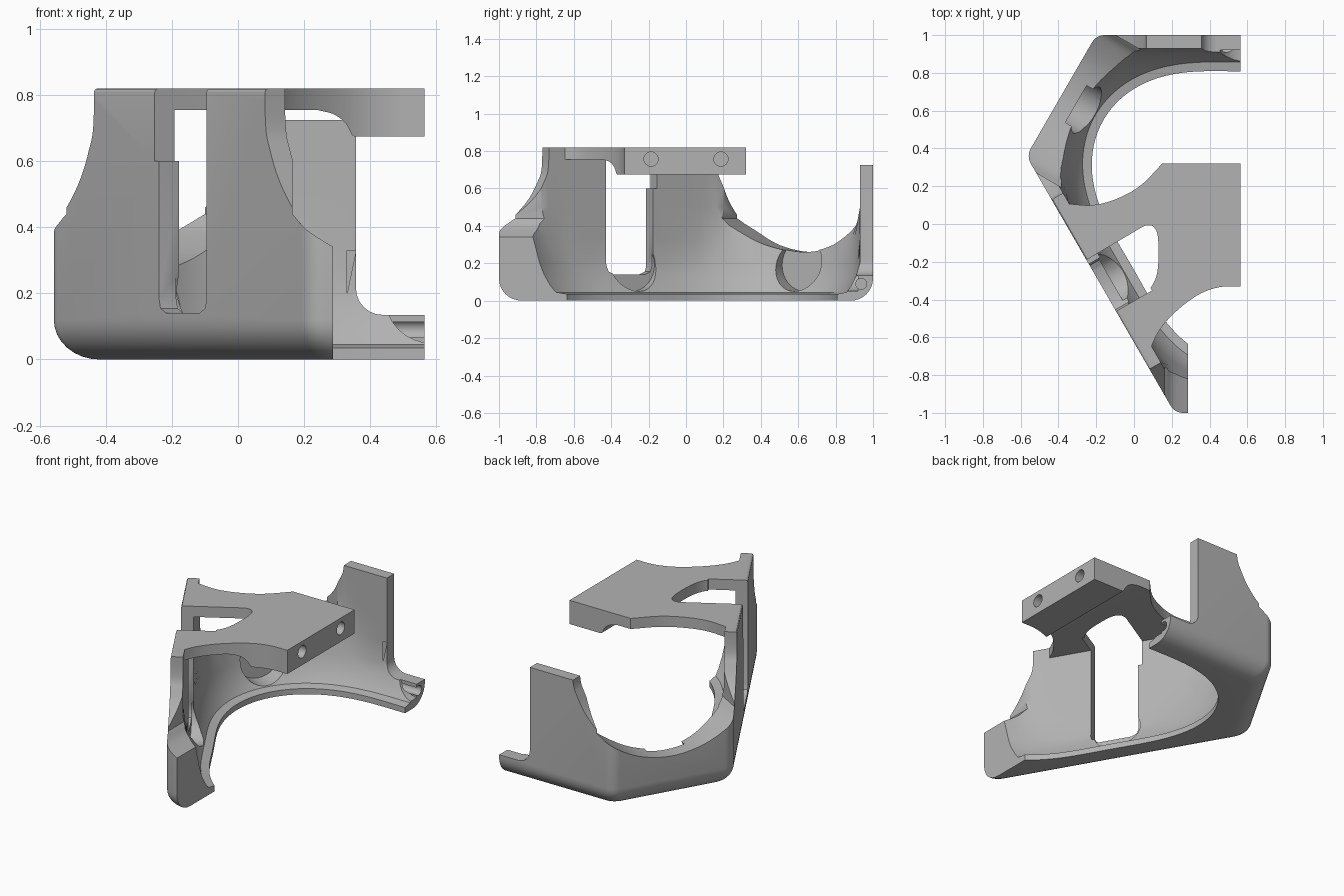
import bpy, bmesh
from math import sin, cos, pi, radians, tan
from mathutils import Matrix, Vector

if "Cube" in bpy.data.objects:
    bpy.data.objects.remove(bpy.data.objects["Cube"], do_unlink=True)

CX, CY = 0.585, 0.12        # centre of the three-fold layout
WALL, CORNER, TOP = 0.88, 1.12, 0.82
END = 0.565

grey = bpy.data.materials.new("plain grey")
grey.use_nodes = True
grey.diffuse_color = (0.45, 0.45, 0.45, 1)
grey.node_tree.nodes["Principled BSDF"].inputs["Base Color"].default_value = (0.45, 0.45, 0.45, 1)


def loft(name, rings):
    """Closed solid through rings of equal point count."""
    bm = bmesh.new()
    loops = [[bm.verts.new(p) for p in ring] for ring in rings]
    n = len(loops[0])
    for a, b in zip(loops, loops[1:]):
        for i in range(n):
            j = (i + 1) % n
            bm.faces.new((a[i], a[j], b[j], b[i]))
    bm.faces.new(loops[0][::-1])
    bm.faces.new(loops[-1])
    bmesh.ops.recalc_face_normals(bm, faces=bm.faces)
    me = bpy.data.meshes.new(name)
    bm.to_mesh(me)
    bm.free()
    me.materials.append(grey)
    ob = bpy.data.objects.new(name, me)
    bpy.context.collection.objects.link(ob)
    return ob


def radial(deg):
    """Frame with x pointing outward from the centre, y along the wall."""
    return Matrix.Translation((CX, CY, 0)) @ Matrix.Rotation(radians(deg), 4, 'Z')


ALONG_Y = Matrix.Rotation(-pi / 2, 4, 'Z')                        # profile in x, z
FLAT = Matrix(((0, 1, 0, 0), (0, 0, 1, 0), (1, 0, 0, 0), (0, 0, 0, 1)))  # profile in x, y


def prism(name, pts, lo, hi, frame):
    return loft(name, [[frame @ Vector((w, u, v)) for u, v in pts] for w in (lo, hi)])


def boolean(ob, other, mode='DIFFERENCE'):
    mod = ob.modifiers.new("cut", 'BOOLEAN')
    mod.operation, mod.object, mod.solver = mode, other, 'EXACT'
    bpy.context.view_layer.objects.active = ob
    bpy.ops.object.modifier_apply(modifier=mod.name)
    bpy.data.objects.remove(other, do_unlink=True)


def disc(u, v, r, n=32):
    return [(u + r * cos(2 * pi * i / n), v + r * sin(2 * pi * i / n)) for i in range(n)]


def box(u0, u1, v0, v1):
    return [(u0, v0), (u1, v0), (u1, v1), (u0, v1)]


def smooth(pts, steps=6):
    """Open spline through the points."""
    p = [Vector(q) for q in pts]
    p = [2 * p[0] - p[1]] + p + [2 * p[-1] - p[-2]]
    out = []
    for a, b, c, d in zip(p, p[1:], p[2:], p[3:]):
        for i in range(steps):
            t = i / steps
            out.append(tuple(0.5 * (2 * b + (c - a) * t + (2 * a - 5 * b + 4 * c - d) * t * t
                                    + (3 * b - a - 3 * c + d) * t ** 3)))
    return out + [tuple(p[-2])]


def outer_ring(inset, z, r=0.08):
    """Triangle with cut corners and rounded edges."""
    w, c = WALL - inset, CORNER - inset
    pts = []
    for k in range(6):
        a, b = (w, c) if k % 2 == 0 else (c, w)
        th = radians(90 + 60 * k)
        a, b = a - r, b - r
        t = (b - a * 0.5) / sin(pi / 3)
        px = CX + a * cos(th) - t * sin(th)
        py = CY + a * sin(th) + t * cos(th)
        for i in range(9):
            f = th + pi / 3 * i / 8
            pts.append((px + r * cos(f), py + r * sin(f), z))
    return pts


def inner_ring(grow, z, n=144):
    """Bulged triangular opening that widens until it meets the walls."""
    pts = []
    for i in range(n):
        th = 2 * pi * i / n
        r = 0.775 - 0.087 * cos(3 * (th - pi / 2)) + grow
        for k in range(6):
            c = cos(th - radians(90 + 60 * k))
            if c > 0.1:
                r = min(r, (WALL - 0.07 if k % 2 == 0 else CORNER - 0.09) / c)
        pts.append((CX + r * cos(th), CY + r * sin(th), z))
    return pts


# Shell with a rounded bottom edge and a flared inside
R = 0.12
rings = [outer_ring(R * (1 - sin(a)), R * (1 - cos(a))) for a in [pi / 2 * i / 8 for i in range(9)]]
E = 0.012
rings += [outer_ring(E * (1 - cos(a)), TOP - E * (1 - sin(a))) for a in (0, pi / 6, pi / 3, pi / 2)]
shell = loft("housing", rings)
levels = [(0, -0.05), (0, 0.035), (0.05, 0.045), (0.075, 0.08), (0.105, 0.14), (0.125, 0.2),
          (0.155, 0.33), (0.22, 0.5), (0.26, 0.95)]
boolean(shell, loft("inside", [inner_ring(g, z) for g, z in levels]))

# Bell-shaped wall edges
edge = smooth([(0.52, 0.95), (0.52, 0.72), (0.55, 0.63), (0.605, 0.54), (0.69, 0.455), (0.785, 0.4)])
for deg in (90, 210):
    for side in (1, -1):
        pts = [(side * t, z) for t, z in edge + [(1.1, 0.4), (1.1, 0.95)]]
        boolean(shell, prism("edge_cut", pts, 0.6, 1.02, radial(deg)))

# Dipped rim over each corner
dip = smooth([(0.42, 0.44), (0.36, 0.38), (0.2, 0.295), (0, 0.26), (-0.2, 0.295), (-0.36, 0.38), (-0.42, 0.44)])
for deg in (150, 270):
    boolean(shell, prism("rim_cut", dip + [(-0.42, 0.95), (0.42, 0.95)], 0.6, 1.4, radial(deg)))

# Shallow round pockets on the inside
for deg, depth in ((90, 0.8), (150, 1.03), (210, 0.82)):
    boolean(shell, prism("pocket", disc(0, 0.19, 0.14), 0.6, depth, radial(deg)))

# Back post: lowered top and the notch beside it
boolean(shell, prism("post_top", box(-0.1, 0.8, 0.725, 0.95), -1.3, -0.5, ALONG_Y))
notch = [(0.357, 0.95), (0.357, 0.215)] + [
    (0.437 - 0.08 * cos(a), 0.215 - 0.08 * sin(a)) for a in [pi / 2 * i / 6 for i in range(1, 7)]]
boolean(shell, prism("notch", notch + [(0.9, 0.135), (0.9, 0.95)], -1.3, -0.5, ALONG_Y))

# Flat trims on the open side
boolean(shell, prism("end_trim", box(END, 2.2, -1.5, 1.5), -0.1, 1.2, FLAT))
boolean(shell, prism("front_trim", box(0.287, 2.2, -1.5, 0), -0.1, 1.2, FLAT))

# Top plate with curved sides and a thicker block at its end
back_side = smooth([(-0.395, 0.105), (-0.33, 0.105), (-0.22, 0.1), (-0.1, 0.13), (0.03, 0.2), (0.15, 0.32)])
front_side = smooth([(END, -0.33), (0.45, -0.335), (0.34, -0.375), (0.22, -0.465), (0.13, -0.57), (0.075, -0.69)])
plate = prism("top_plate", back_side + [(END, 0.32)] + front_side, 0.675, TOP, FLAT)
under = [(-1, 0.6), (0.352, 0.6), (0.352, 0.675)] + smooth(
    [(0.345, 0.68), (0.325, 0.715), (0.29, 0.742), (0.24, 0.755)], 3) + [(-1, 0.755)]
boolean(plate, prism("plate_relief", under, -1, 1, ALONG_Y))
for y in (-0.187, 0.187):
    boolean(plate, prism("bolt_hole", disc(y, 0.757, 0.038), 0.42, 0.7, Matrix()))
boolean(shell, plate, 'UNION')

# Tapered window through the plate
window = [(-0.345, -0.25), (-0.26, -0.195), (0.04, -0.018)] + smooth(
    [(0.06, -0.008), (0.1, -0.012), (0.127, -0.07), (0.127, -0.23), (0.1, -0.32), (0.05, -0.37)], 4) + [
    (-0.116, -0.455), (-0.2, -0.5)]
boolean(shell, prism("plate_window", window, 0.6, 1, FLAT))

# Tall slot through the front wall, rounded at its foot
slot = [(-0.164, 0.95), (-0.164, 0.185)] + smooth([(-0.155, 0.155), (-0.12, 0.14)], 3) + smooth(
    [(0.08, 0.14), (0.115, 0.155)], 3) + [(0.124, 0.185), (0.124, 0.95)]
slot = [(-u, v) for u, v in slot]
boolean(shell, prism("wall_slot", slot, 0.66, 1.1, radial(210)))

# Bolt hole in the low back end
boolean(shell, prism("back_hole", disc(0.937, 0.09, 0.029), 0.42, 0.7, Matrix()))

for ob in bpy.context.selected_objects:
    ob.select_set(False)
shell.select_set(True)
bpy.context.view_layer.objects.active = shell
bpy.ops.object.shade_smooth_by_angle(angle=radians(30))
